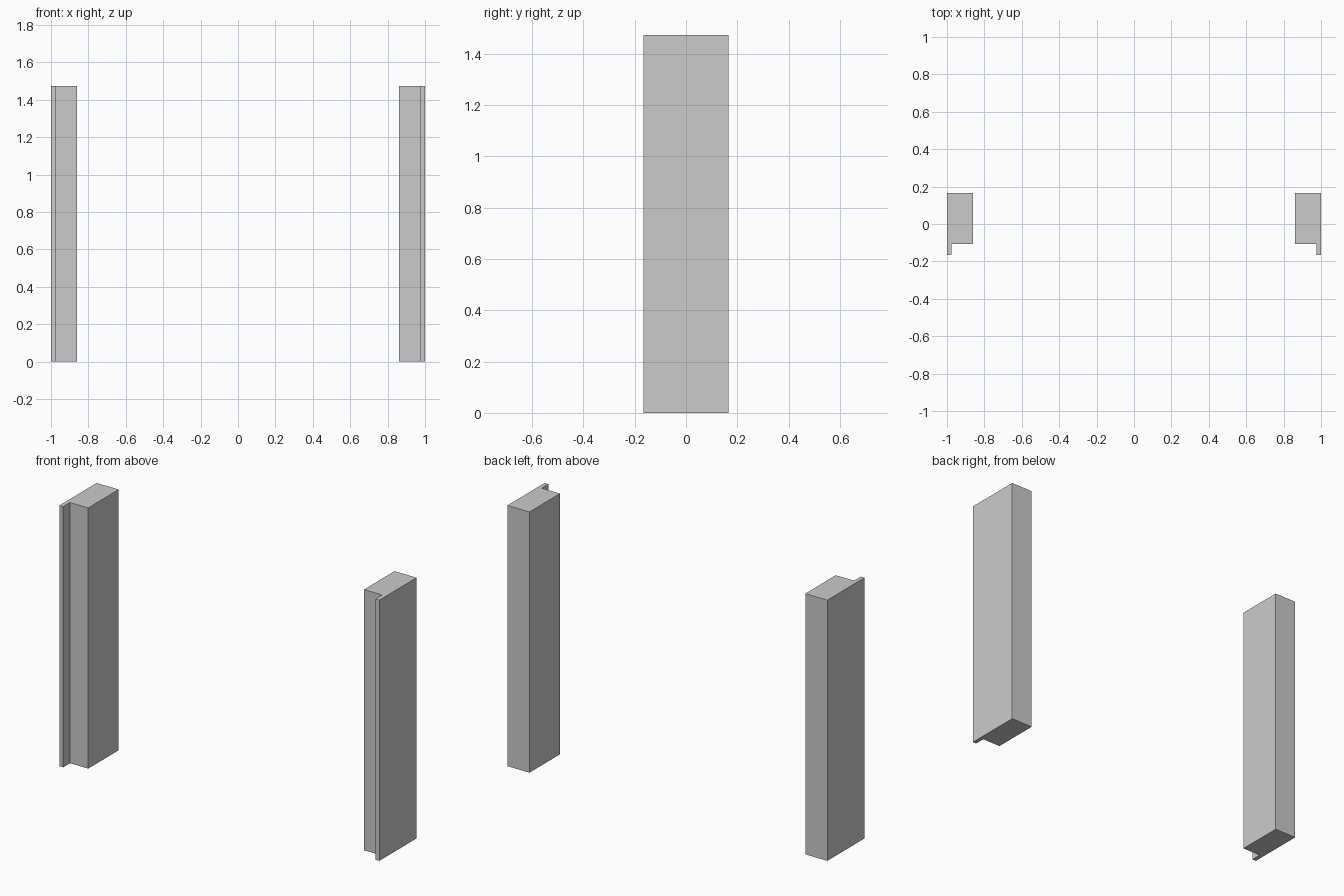
import bpy
import bmesh

if "Cube" in bpy.data.objects:
    bpy.data.objects.remove(bpy.data.objects["Cube"])

HEIGHT = 1.473

# L-shaped plan of the right jamb: deep block with a thin outer lip at the front
PROFILE = [(0.862, -0.106), (0.976, -0.106), (0.976, -0.166),
           (1.0, -0.166), (1.0, 0.166), (0.862, 0.166)]


def make_jamb(name, side):
    bm = bmesh.new()
    face = bm.faces.new([bm.verts.new((side * x, y, 0)) for x, y in PROFILE])
    extruded = bmesh.ops.extrude_face_region(bm, geom=[face], use_keep_orig=True)
    top = [g for g in extruded["geom"] if isinstance(g, bmesh.types.BMVert)]
    bmesh.ops.translate(bm, verts=top, vec=(0, 0, HEIGHT))
    bmesh.ops.recalc_face_normals(bm, faces=bm.faces)
    mesh = bpy.data.meshes.new(name)
    bm.to_mesh(mesh)
    bm.free()
    bpy.context.collection.objects.link(bpy.data.objects.new(name, mesh))


# Mirrored pair of door jambs
make_jamb("left_jamb", -1)
make_jamb("right_jamb", 1)
